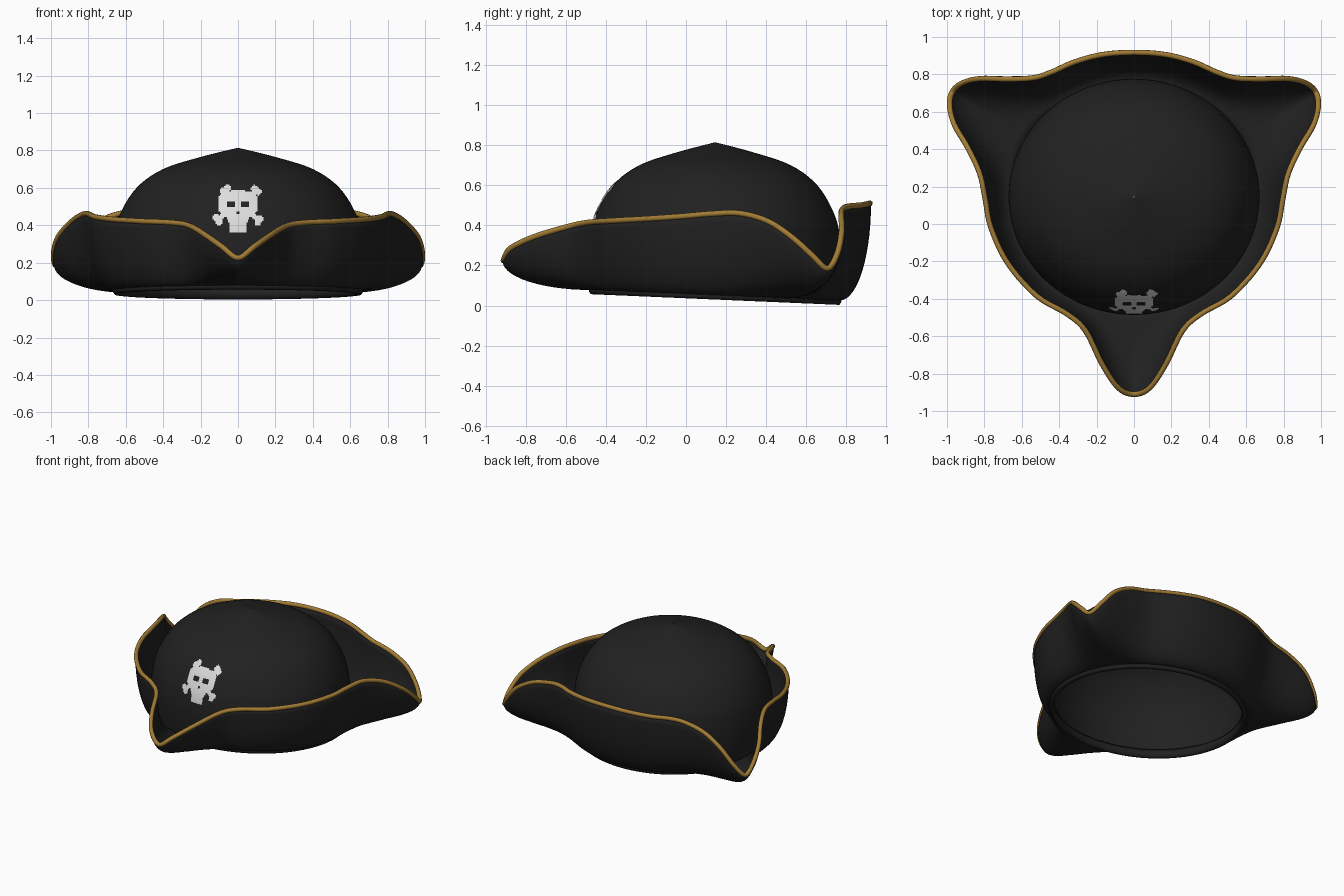
import bpy, bmesh, math
from mathutils import Vector

if "Cube" in bpy.data.objects:
    bpy.data.objects.remove(bpy.data.objects["Cube"])

CY, RX, RY = 0.145, 0.67, 0.63   # crown centre and radii


def material(name, rgb):
    m = bpy.data.materials.new(name)
    m.diffuse_color = (*rgb, 1)
    m.use_nodes = True
    m.node_tree.nodes["Principled BSDF"].inputs["Base Color"].default_value = m.diffuse_color
    return m


BLACK = material("black felt", (0.015, 0.015, 0.015))
GOLD = material("gold trim", (0.36, 0.20, 0.035))
WHITE = material("bone white", (0.72, 0.72, 0.72))


def make(name, bm, mat, smooth=True):
    bmesh.ops.recalc_face_normals(bm, faces=bm.faces)
    me = bpy.data.meshes.new(name)
    bm.to_mesh(me)
    bm.free()
    me.materials.append(mat)
    if smooth:
        me.polygons.foreach_set("use_smooth", [True] * len(me.polygons))
    ob = bpy.data.objects.new(name, me)
    bpy.context.collection.objects.link(ob)
    return ob


def spline(pts, n, closed):
    """Catmull-Rom curve with n samples per span."""
    pts = [Vector(p) for p in pts]
    c = len(pts)
    get = (lambda i: pts[i % c]) if closed else (lambda i: pts[max(0, min(c - 1, i))])
    out = []
    for i in range(c if closed else c - 1):
        a, b, d, e = (get(i + k) for k in (-1, 0, 1, 2))
        for s in range(n):
            t = s / n
            out.append(0.5 * (2 * b + (d - a) * t + (2 * a - 5 * b + 4 * d - e) * t * t
                              + (3 * b - a - 3 * d + e) * t ** 3))
    if not closed:
        out.append(pts[-1])
    return out


def loft(rings, wrap=False):
    """Skin a list of closed rings."""
    bm = bmesh.new()
    vs = [[bm.verts.new(p) for p in r] for r in rings]
    n = len(vs[0])
    for k in range(len(vs) if wrap else len(vs) - 1):
        a, b = vs[k], vs[(k + 1) % len(vs)]
        for i in range(n):
            j = (i + 1) % n
            bm.faces.new((a[i], a[j], b[j], b[i]))
    return bm


def base_z(y):
    """Height of the tilted lower edge of the hat."""
    return 0.085 - 0.043 * (y + 0.5)


def oval(scale, zfun, n=96):
    ring = []
    for i in range(n):
        a = math.tau * i / n
        y = CY + RY * scale * math.sin(a)
        ring.append((RX * scale * math.cos(a), y, zfun(y)))
    return ring


# Crown: domed profile (radius fraction, height) ending in a slight peak
profile = spline([(0.985, 0.06, 0), (1.0, 0.18, 0), (0.995, 0.32, 0), (0.945, 0.455, 0),
                  (0.81, 0.60, 0), (0.60, 0.70, 0), (0.30, 0.765, 0), (0.004, 0.814, 0)], 5, False)
rings = []
for p in profile:
    fade = max(0, 1 - (p.y - 0.06) / 0.3)
    rings.append(oval(p.x, lambda y: p.y + fade * (base_z(y) - 0.06)))
bm = loft(rings)
bmesh.ops.remove_doubles(bm, verts=bm.verts, dist=0.0004)
make("crown", bm, BLACK)

# Head band hanging just below the brim
band = [oval(s, lambda y, d=d: base_z(y) + d) for s, d in
        ((0.99, 0.01), (1.0, -0.012), (0.985, -0.027), (0.955, -0.027), (0.945, 0.0), (0.95, 0.03))]
make("head_band", loft(band, True), BLACK)

# Rim: right half from the front point round to the back, then mirrored
half = [(0, -0.91, 0.225), (0.085, -0.875, 0.285), (0.17, -0.75, 0.345), (0.26, -0.57, 0.398),
        (0.36, -0.48, 0.415), (0.52, -0.385, 0.422), (0.675, -0.21, 0.432), (0.765, -0.02, 0.445),
        (0.795, 0.13, 0.458), (0.825, 0.27, 0.46), (0.89, 0.41, 0.42), (0.96, 0.53, 0.34),
        (0.985, 0.63, 0.25), (0.972, 0.705, 0.185), (0.915, 0.755, 0.26), (0.82, 0.777, 0.37),
        (0.69, 0.775, 0.445), (0.545, 0.78, 0.48), (0.445, 0.81, 0.495), (0.32, 0.865, 0.50),
        (0.17, 0.905, 0.507), (0, 0.917, 0.51)]
rim = spline(half + [(-x, y, z) for x, y, z in half[-2:0:-1]], 5, True)

# Brim: curls out from the base oval and up to the rim
rows = []
STEPS = 14
for k in range(STEPS + 1):
    a = math.pi / 2 * k / STEPS
    h, v = math.sin(a), 1 - math.cos(a)
    row = []
    for p in rim:
        d = Vector((p.x, p.y - CY))
        s = 0.985 / math.hypot(d.x / RX, d.y / RY)
        bx, by = d.x * s, CY + d.y * s
        bz = base_z(by)
        row.append((bx + (p.x - bx) * h, by + (p.y - by) * h, bz + (p.z - bz) * v))
    rows.append(row)
brim = make("brim", loft(rows), BLACK)
sol = brim.modifiers.new("thickness", 'SOLIDIFY')
sol.thickness, sol.offset = 0.012, 0

# Gold piping along the rim
cu = bpy.data.curves.new("rim_trim", 'CURVE')
cu.dimensions = '3D'
cu.bevel_depth, cu.bevel_resolution = 0.015, 2
sp = cu.splines.new('POLY')
sp.points.add(len(rim) - 1)
for q, p in zip(sp.points, rim):
    q.co = (*p, 1)
sp.use_cyclic_u = True
cu.materials.append(GOLD)
bpy.context.collection.objects.link(bpy.data.objects.new("rim_trim", cu))


# Skull and crossed bones emblem: thin plate of small cells on the crown front
def crown_y(x, z):
    for a, b in zip(profile, profile[1:]):
        if a.y <= z <= b.y:
            r = a.x + (b.x - a.x) * (z - a.y) / (b.y - a.y)
            return CY - RY * r * math.sqrt(1 - (x / (RX * r)) ** 2)


def near_segment(x, z, a, b, r):
    p, a, b = Vector((x, z)), Vector(a), Vector(b)
    t = max(0, min(1, (p - a).dot(b - a) / (b - a).length_squared))
    return (p - a - (b - a) * t).length < r


KNOBS = [(-0.078, 0.585), (-0.058, 0.60), (0.088, 0.595), (0.108, 0.58),
         (-0.115, 0.44), (-0.10, 0.418), (0.115, 0.432), (0.105, 0.415)]
BONES = [((-0.068, 0.585), (0.105, 0.43)), ((0.095, 0.585), (-0.105, 0.432))]


def in_emblem(x, z):
    if abs(abs(x) - 0.038) < 0.02 and abs(z - 0.51) < 0.016:      # eyes
        return False
    if abs(x) < 0.008 and abs(z - 0.467) < 0.008:                 # nose
        return False
    head = (abs(x) / 0.108) ** 3 + (abs(z - 0.515) / 0.07) ** 3 < 1
    jaw = abs(x) < 0.042 + max(0, z - 0.40) * 0.5 and 0.36 < z < 0.48
    knob = any(math.hypot(x - a, z - b) < 0.019 for a, b in KNOBS)
    return head or jaw or knob or any(near_segment(x, z, a, b, 0.013) for a, b in BONES)


bm = bmesh.new()
C = 0.0075
for i in range(-20, 20):
    for j in range(36):
        x, z = i * C, 0.355 + j * C
        if in_emblem(x + C / 2, z + C / 2):
            bm.faces.new([bm.verts.new((u, crown_y(u, w) - 0.006, w))
                          for u, w in ((x, z), (x + C, z), (x + C, z + C), (x, z + C))])
bmesh.ops.remove_doubles(bm, verts=bm.verts, dist=0.0005)
make("skull_emblem", bm, WHITE, smooth=False)
